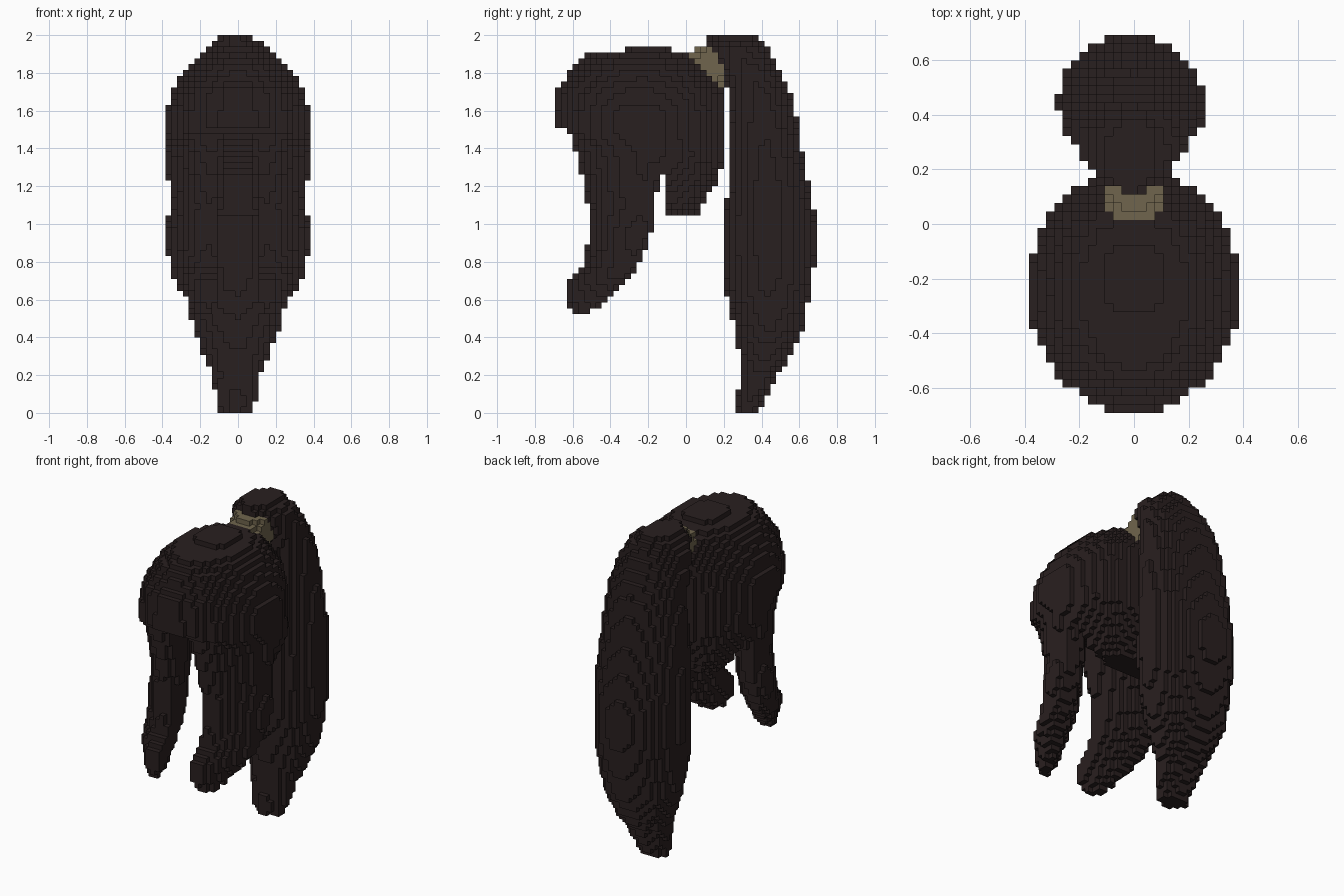
import bpy
import bmesh

cube = bpy.data.objects.get("Cube")
if cube:
    bpy.data.objects.remove(cube, do_unlink=True)

V = 2 / 65                      # voxel edge
NX, NY, NZ = 25, 45, 65


def material(name, rgb):
    m = bpy.data.materials.new(name)
    m.use_nodes = True
    m.diffuse_color = (*rgb, 1)
    m.node_tree.nodes["Principled BSDF"].inputs["Base Color"].default_value = (*rgb, 1)
    return m


dark_hair = material("dark brown hair", (0.022, 0.014, 0.014))
tan_band = material("tan hair band", (0.16, 0.13, 0.075))

# Profiles, each row: height, half width, front y, back y
CAP = [(1.04, .17, -.07, .05), (1.12, .25, -.26, .1), (1.2, .31, -.45, .15),
       (1.27, .35, -.54, .18), (1.35, .375, -.57, .2), (1.48, .385, -.69, .2),
       (1.6, .385, -.69, .2), (1.7, .35, -.69, .2), (1.8, .29, -.62, .14),
       (1.86, .24, -.57, .08), (1.9, .19, -.52, .02), (1.93, .09, -.28, -.09)]
TAIL = [(0, .08, .27, .38), (.1, .11, .27, .43), (.2, .13, .29, .48),
        (.3, .17, .28, .56), (.45, .23, .26, .62), (.65, .26, .21, .66),
        (.85, .27, .2, .69), (1, .27, .2, .69), (1.2, .27, .22, .65),
        (1.4, .26, .23, .61), (1.6, .24, .23, .58), (1.72, .23, .22, .54),
        (1.85, .2, .16, .48), (1.93, .17, .11, .43), (2, .08, .12, .37)]
# Row: height, inner x, outer x, front y, back y
LOCK = [(.53, .15, .23, -.61, -.52), (.6, .12, .26, -.64, -.41),
        (.7, .1, .34, -.63, -.31), (.8, .1, .365, -.54, -.24),
        (.95, .1, .385, -.51, -.18), (1.1, .09, .36, -.52, -.17),
        (1.25, .08, .37, -.55, -.14), (1.49, .07, .38, -.62, -.12)]


def sample(table, z):
    """Linear blend of a profile at height z, or None outside it."""
    for a, b in zip(table, table[1:]):
        if a[0] <= z <= b[0]:
            t = (z - a[0]) / (b[0] - a[0])
            return [p + t * (q - p) for p, q in zip(a[1:], b[1:])]
    return None


def in_ellipse(x, y, x0, x1, y0, y1, slant=0.0):
    """Ellipse filling a rectangle, optionally slanted inside it."""
    u = (2 * x - x0 - x1) / (x1 - x0)
    w = (2 * y - y0 - y1) / (y1 - y0)
    return u * u - 2 * slant * u * w + w * w <= 1 - slant * slant


def in_band(x, y, z, prof):
    dy, dz = y - .12, z - 1.83
    along = .8 * dy + .6 * dz
    across = .8 * dz - .6 * dy
    return y > .015 and z < 1.935 and abs(along) < .065 and x * x + across * across < .0145


def in_tail(x, y, z, prof):
    return prof and in_ellipse(x + .01, y, -prof[0], prof[0], prof[1], prof[2])


def in_lock(x, y, z, prof):
    return prof and in_ellipse(abs(x), y, *prof, slant=.6)


def in_cap(x, y, z, prof):
    if not prof or not in_ellipse(x, y, -prof[0], prof[0], prof[1], prof[2]):
        return False
    # underside slopes from the fringe down to the nape
    return y > -.11 or z > 1.27 + .5 * max(0, -y - .2)


PARTS = [("hair_band", in_band, None, tan_band),
         ("ponytail", in_tail, TAIL, dark_hair),
         ("front_locks", in_lock, LOCK, dark_hair),
         ("hair_cap", in_cap, CAP, dark_hair)]

# Fill the grid; the first matching part owns a cell
cells = {}
for k in range(NZ):
    z = (k + .5) * V
    profs = [sample(table, z) if table else None for _, _, table, _ in PARTS]
    for j in range(NY):
        y = (j - NY // 2) * V
        for i in range(NX):
            x = (i - NX // 2) * V
            for n, (_, test, _, _) in enumerate(PARTS):
                if test(x, y, z, profs[n]):
                    cells[i, j, k] = n
                    break


def build(n):
    """Skin one part with the exposed faces of its cells."""
    name, _, _, mat = PARTS[n]
    bm = bmesh.new()
    verts = {}

    def vert(c):
        if c not in verts:
            verts[c] = bm.verts.new(((c[0] - NX / 2) * V, (c[1] - NY / 2) * V, c[2] * V))
        return verts[c]

    for cell, owner in cells.items():
        if owner != n:
            continue
        for axis in range(3):
            for side in (0, 1):
                near = list(cell)
                near[axis] += 2 * side - 1
                if tuple(near) in cells:
                    continue
                ring = []
                for p, q in ((0, 0), (1, 0), (1, 1), (0, 1)):
                    c = list(cell)
                    c[axis] += side
                    c[(axis + 1) % 3] += p
                    c[(axis + 2) % 3] += q
                    ring.append(vert(tuple(c)))
                bm.faces.new(ring if side else ring[::-1])
    mesh = bpy.data.meshes.new(name)
    bm.to_mesh(mesh)
    bm.free()
    mesh.materials.append(mat)
    bpy.context.collection.objects.link(bpy.data.objects.new(name, mesh))


for n in range(len(PARTS)):
    build(n)
